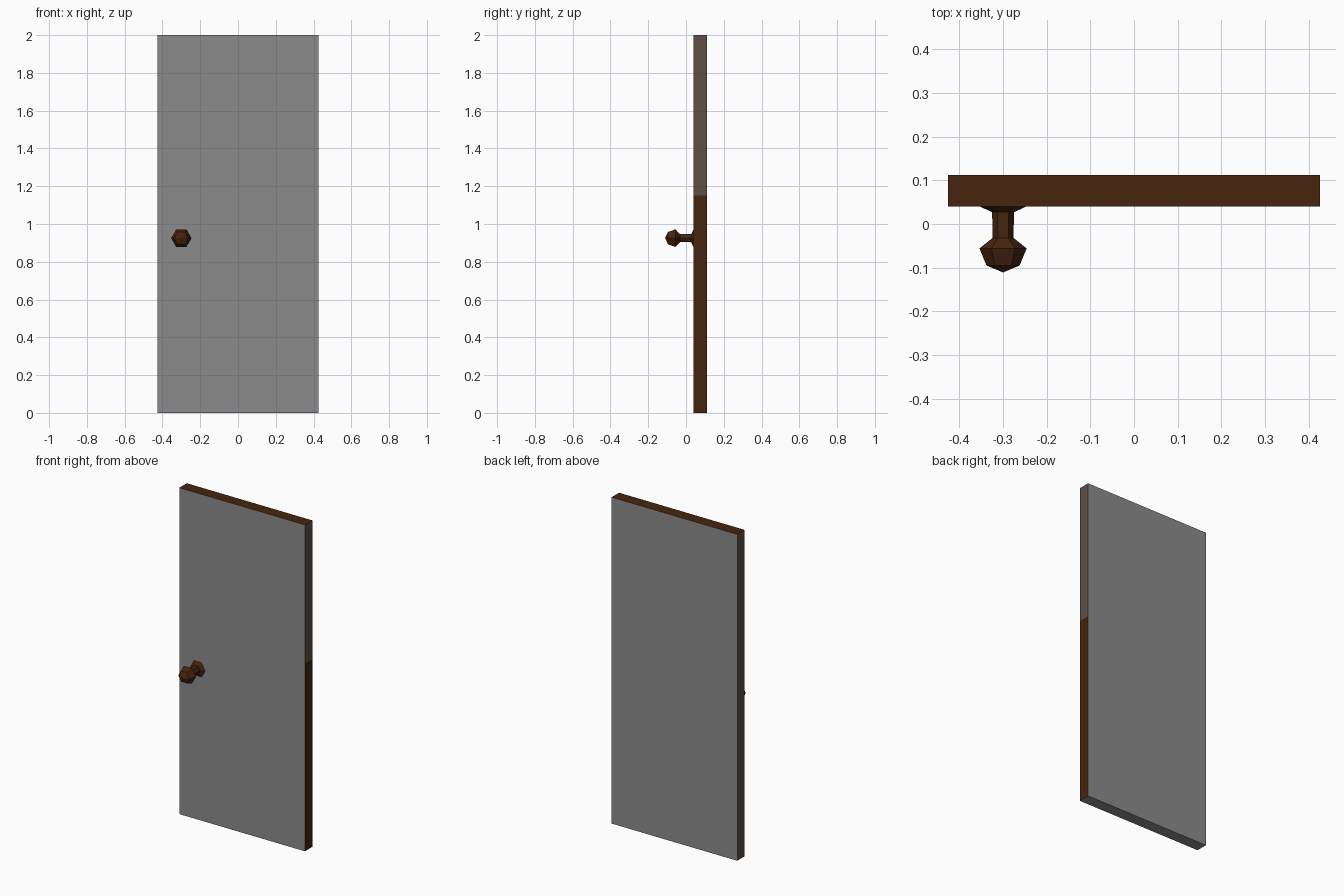
import bpy, bmesh, math

if "Cube" in bpy.data.objects:
    bpy.data.objects.remove(bpy.data.objects["Cube"])


def mat(name, rgb):
    m = bpy.data.materials.new(name)
    m.diffuse_color = (*rgb, 1)
    m.use_nodes = True
    m.node_tree.nodes["Principled BSDF"].inputs["Base Color"].default_value = m.diffuse_color
    return m


brown = mat("dark brown", (0.061, 0.018, 0.0044))
grey = mat("panel grey", (0.26, 0.26, 0.26))
taupe = mat("grey brown", (0.114, 0.080, 0.061))


def finish(bm, name, mats):
    bmesh.ops.recalc_face_normals(bm, faces=bm.faces)
    me = bpy.data.meshes.new(name)
    bm.to_mesh(me)
    bm.free()
    for m in mats:
        me.materials.append(m)
    ob = bpy.data.objects.new(name, me)
    bpy.context.collection.objects.link(ob)
    return ob


# Door slab, cut at the height where the edge colour changes
W, Y0, Y1, H, SPLIT = 0.426, 0.04, 0.112, 2.0, 1.15
bm = bmesh.new()
bmesh.ops.create_cube(bm, size=1)
for v in bm.verts:
    v.co = (v.co.x * 2 * W, (Y0 + Y1) / 2 + v.co.y * (Y1 - Y0), (v.co.z + 0.5) * H)
bmesh.ops.bisect_plane(bm, geom=bm.verts[:] + bm.edges[:] + bm.faces[:],
                       plane_co=(0, 0, SPLIT), plane_no=(0, 0, 1))
bm.normal_update()
for f in bm.faces:
    n, c = f.normal, f.calc_center_median()
    if abs(n.y) > 0.5 or n.z < -0.5:
        f.material_index = 1          # front, back and underside
    elif n.x < -0.5 or (n.x > 0.5 and c.z > SPLIT):
        f.material_index = 2          # left edge, upper right edge
    else:
        f.material_index = 0          # top, lower right edge
finish(bm, "door_slab", [brown, grey, taupe])

# Six-sided door knob: rings of (y, radius) from flange to tip
profile = [(0.040, 0.053), (0.027, 0.025), (-0.032, 0.024),
           (-0.056, 0.054), (-0.095, 0.038)]
KX, KZ, N = -0.30, 0.925, 6
bm = bmesh.new()
rings = [[bm.verts.new((KX + r * math.cos(i * math.tau / N), y,
                        KZ + r * math.sin(i * math.tau / N))) for i in range(N)]
         for y, r in profile]
for a, b in zip(rings, rings[1:]):
    for i in range(N):
        j = (i + 1) % N
        bm.faces.new((a[i], a[j], b[j], b[i]))
tip = bm.verts.new((KX, -0.111, KZ))
for i in range(N):
    bm.faces.new((rings[-1][i], rings[-1][(i + 1) % N], tip))
finish(bm, "door_knob", [brown])
